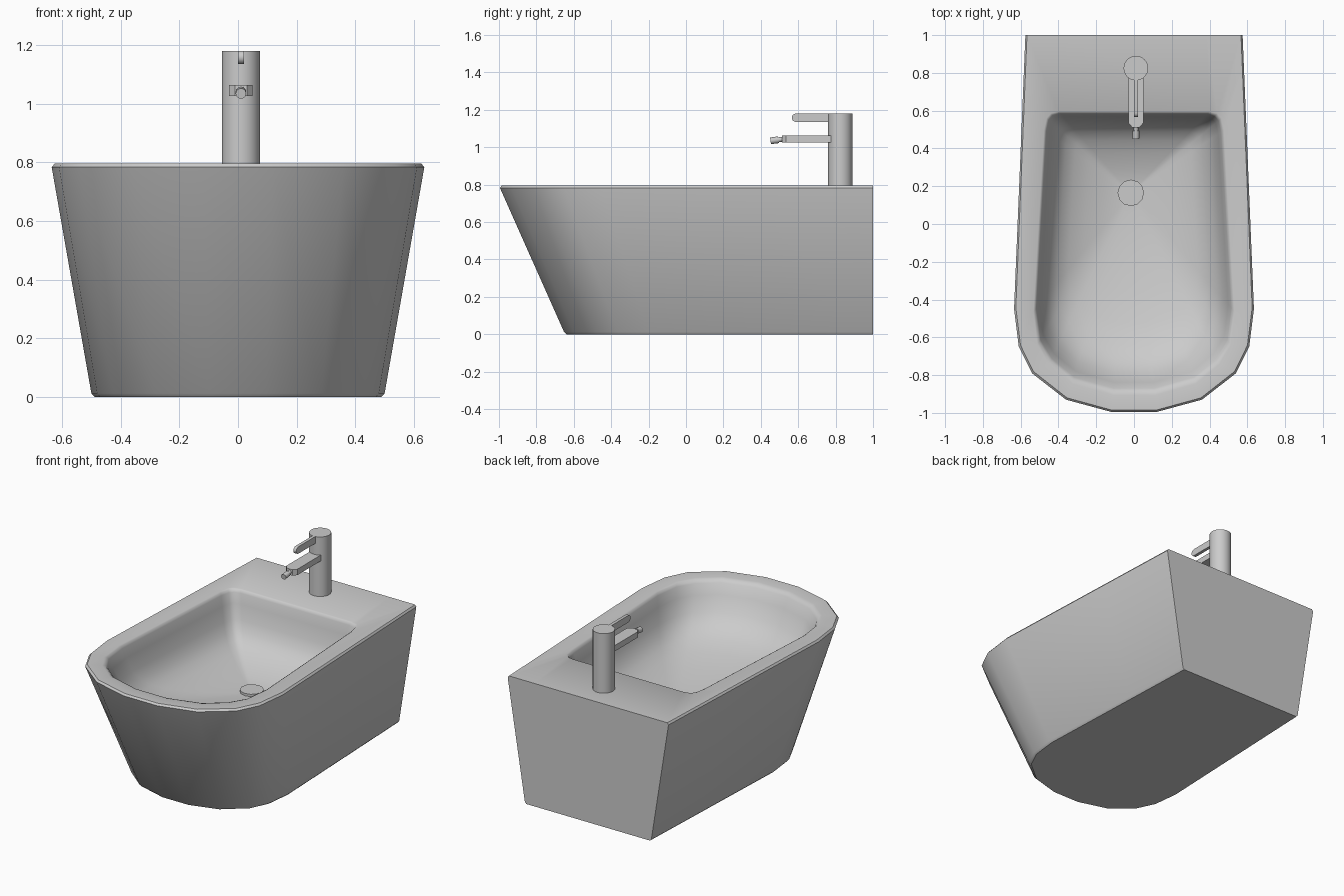
import bpy, bmesh, math
from mathutils import Vector, Matrix

cube = bpy.data.objects.get("Cube")
if cube:
    bpy.data.objects.remove(cube)

ceramic = bpy.data.materials.new("ceramic grey")
ceramic.use_nodes = True
GREY = (0.6, 0.6, 0.6, 1)
ceramic.diffuse_color = GREY
ceramic.node_tree.nodes["Principled BSDF"].inputs["Base Color"].default_value = GREY


def finish(bm, name, angle=40):
    """Turn a bmesh into a named object with smooth shading and crisp edges."""
    bmesh.ops.recalc_face_normals(bm, faces=bm.faces)
    mesh = bpy.data.meshes.new(name)
    bm.to_mesh(mesh)
    bm.free()
    mesh.materials.append(ceramic)
    mesh.shade_smooth()
    mesh.set_sharp_from_angle(angle=math.radians(angle))
    obj = bpy.data.objects.new(name, mesh)
    bpy.context.collection.objects.link(obj)
    return obj


def loft(name, rings):
    """Skin a stack of equal rings and cap both ends."""
    bm = bmesh.new()
    loops = [[bm.verts.new(p) for p in ring] for ring in rings]
    n = len(loops[0])
    for a, b in zip(loops, loops[1:]):
        for i in range(n):
            j = (i + 1) % n
            bm.faces.new((a[i], a[j], b[j], b[i]))
    bm.faces.new(loops[0])
    bm.faces.new(loops[-1])
    return finish(bm, name)


def cylinder(name, start, end, radius, sides):
    start, end = Vector(start), Vector(end)
    axis = end - start
    turn = axis.to_track_quat('Z', 'Y').to_matrix().to_4x4()
    bm = bmesh.new()
    bmesh.ops.create_cone(bm, cap_ends=True, segments=sides, radius1=radius,
                          radius2=radius, depth=axis.length,
                          matrix=Matrix.Translation((start + end) / 2) @ turn)
    return finish(bm, name)


def mirrored(half):
    return half + [(-x, y) for x, y in reversed(half)]


# Half outlines of the body and the basin opening, back to front
outer = mirrored([(.39, 1), (.575, 1), (.582, .83), (.599, .42), (.635, -.45),
                  (.61, -.65), (.54, -.79), (.36, -.93), (.12, -.995)])
inner = mirrored([(.39, .585), (.43, .575), (.452, .55), (.465, .49), (.52, -.45),
                  (.5, -.62), (.44, -.72), (.32, -.82), (.11, -.88)])
DRAIN = (-.017, .165)


def shell_ring(sx, sy, z):
    return [(x * sx, 1 + (y - 1) * sy, z) for x, y in outer]


def basin_ring(t, z):
    return [(x + (DRAIN[0] - x) * t, y + (DRAIN[1] - y) * t, z) for x, y in inner]


# Tapered body, rim and hollow basin as one skin
body = [shell_ring(*r) for r in [(.77, .822, 0), (.787, .828, .012),
                                 (1, 1, .783), (.985, .995, .795)]]
bowl = [basin_ring(*r) for r in [(-.025, .795), (-.005, .789), (.01, .774), (.04, .71),
                                 (.09, .62), (.15, .56), (.23, .515), (.34, .48),
                                 (.5, .445), (.7, .415), (.9, .395)]]
loft("basin_body", body + bowl)

# Drain cover
cylinder("drain_cover", (*DRAIN, .385), (*DRAIN, .41), .07, 12)

# Tap column
TX = .01
cylinder("tap_column", (TX, .825, .785), (TX, .825, 1.18), .065, 32)

# Lever handle with a rounded tip, extruded across x
tip = [(.588 - .0225 * math.sin(a), 1.1575 + .0225 * math.cos(a))
       for a in [math.pi * i / 8 for i in range(9)]]
lever = [(.8, 1.18)] + tip + [(.8, 1.135)]
loft("lever_handle", [[(TX + s * .01, y, z) for y, z in lever] for s in (-1, 1)])

# Flat spout with chamfered front corners, extruded upwards
plan = mirrored([(.04, .8), (.04, .535), (.02, .512)])
loft("tap_spout", [[(TX + x, y, z) for x, y in plan] for z in (1.025, 1.063)])

# Nozzle with its wider end collar
cylinder("nozzle", (TX, .53, 1.045), (TX, .47, 1.036), .013, 12)
cylinder("nozzle_collar", (TX, .495, 1.04), (TX, .452, 1.034), .018, 12)
